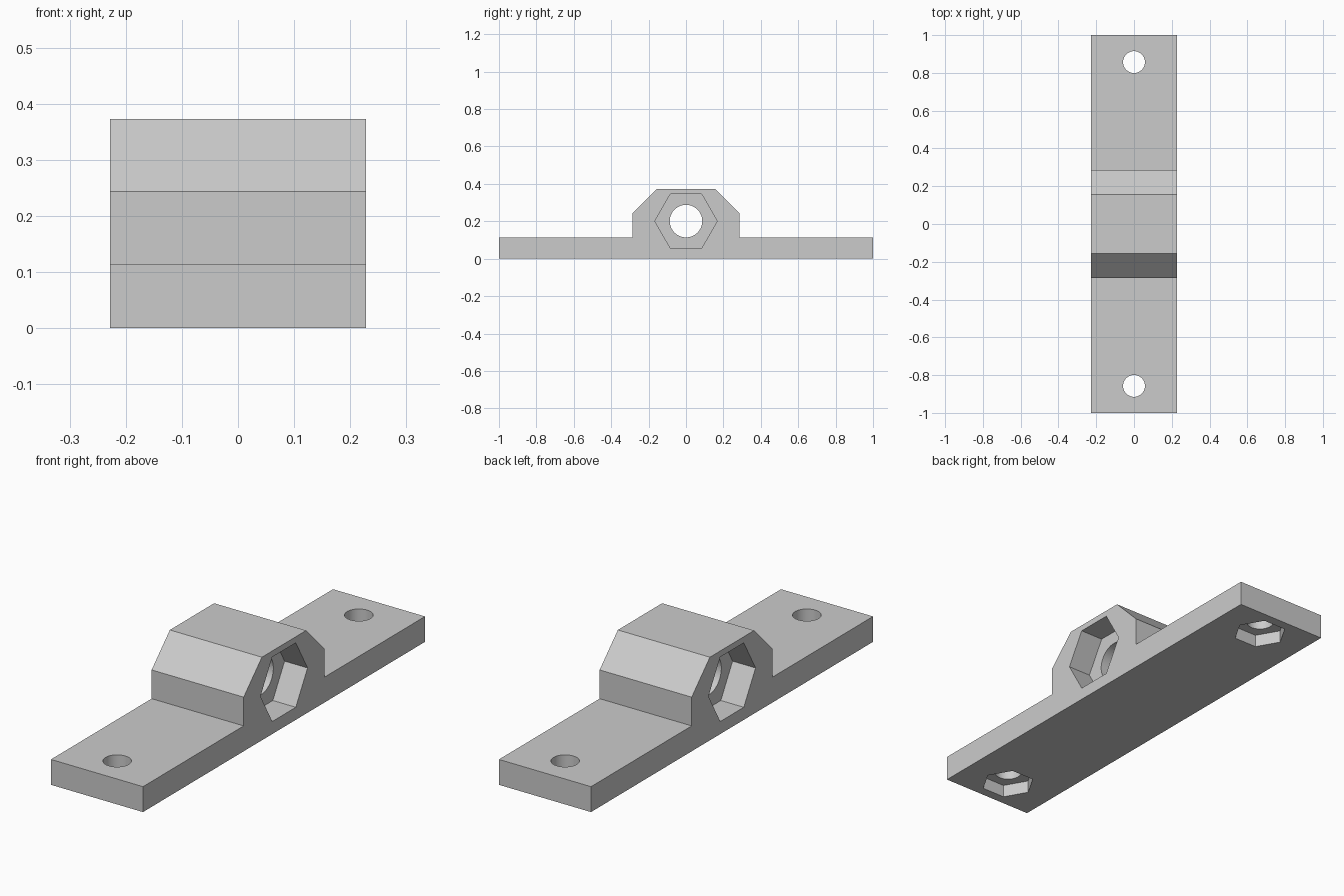
import bpy
import bmesh
from math import radians, pi

cube = bpy.data.objects.get("Cube")
if cube:
    bpy.data.objects.remove(cube, do_unlink=True)

HALF_WIDTH = 0.2285   # half the bracket width along x
AXIS_Z = 0.201        # height of the rod bore
BOLT_Y = 0.857        # distance of the mounting holes from the middle

grey = bpy.data.materials.new("light grey")
grey.use_nodes = True
colour = (0.6, 0.6, 0.6, 1)
grey.diffuse_color = colour
grey.node_tree.nodes["Principled BSDF"].inputs["Base Color"].default_value = colour

# Bracket body: side profile extruded across the width
half = [(1.0, 0.0), (1.0, 0.114), (0.286, 0.114), (0.286, 0.243), (0.157, 0.373)]
profile = half + [(-y, z) for y, z in reversed(half)]
bm = bmesh.new()
face = bm.faces.new([bm.verts.new((-HALF_WIDTH, y, z)) for y, z in profile])
swept = bmesh.ops.extrude_face_region(bm, geom=[face])["geom"]
bmesh.ops.translate(bm, vec=(2 * HALF_WIDTH, 0, 0),
                    verts=[v for v in swept if isinstance(v, bmesh.types.BMVert)])
bmesh.ops.recalc_face_normals(bm, faces=bm.faces)
mesh = bpy.data.meshes.new("mounting_bracket")
bm.to_mesh(mesh)
bm.free()
body = bpy.data.objects.new("mounting_bracket", mesh)
bpy.context.collection.objects.link(body)
mesh.materials.append(grey)


def cut(name, sides, radius, depth, location, rotation):
    """Subtract a prism from the body, then discard the cutter."""
    bpy.ops.mesh.primitive_cylinder_add(vertices=sides, radius=radius, depth=depth,
                                        location=location, rotation=rotation)
    cutter = bpy.context.object
    cutter.name = name
    cutter.hide_render = True
    cutter.data.materials.append(grey)
    mod = body.modifiers.new(name, 'BOOLEAN')
    mod.operation = 'DIFFERENCE'
    mod.solver = 'EXACT'
    mod.object = cutter
    bpy.context.view_layer.objects.active = body
    bpy.ops.object.modifier_apply(modifier=name)
    bpy.data.objects.remove(cutter, do_unlink=True)


# Rod bore through the block, with a hexagonal nut pocket in each side
along_x = (0, pi / 2, 0)
cut("rod_bore", 48, 0.087, 1, (0, 0, AXIS_Z), along_x)
for side in (-1, 1):
    cut("rod_nut_pocket", 6, 0.167, 0.228, (side * HALF_WIDTH, 0, AXIS_Z), along_x)

# Mounting holes through the plate, with nut pockets underneath
for end in (-1, 1):
    cut("bolt_hole", 48, 0.058, 1, (0, end * BOLT_Y, 0), (0, 0, 0))
    cut("bolt_nut_pocket", 6, 0.115, 0.114, (0, end * BOLT_Y, 0), (0, 0, pi / 2))

# Smooth bores, sharp flats
bpy.ops.object.select_all(action='DESELECT')
body.select_set(True)
bpy.context.view_layer.objects.active = body
bpy.ops.object.shade_smooth_by_angle(angle=radians(30))
